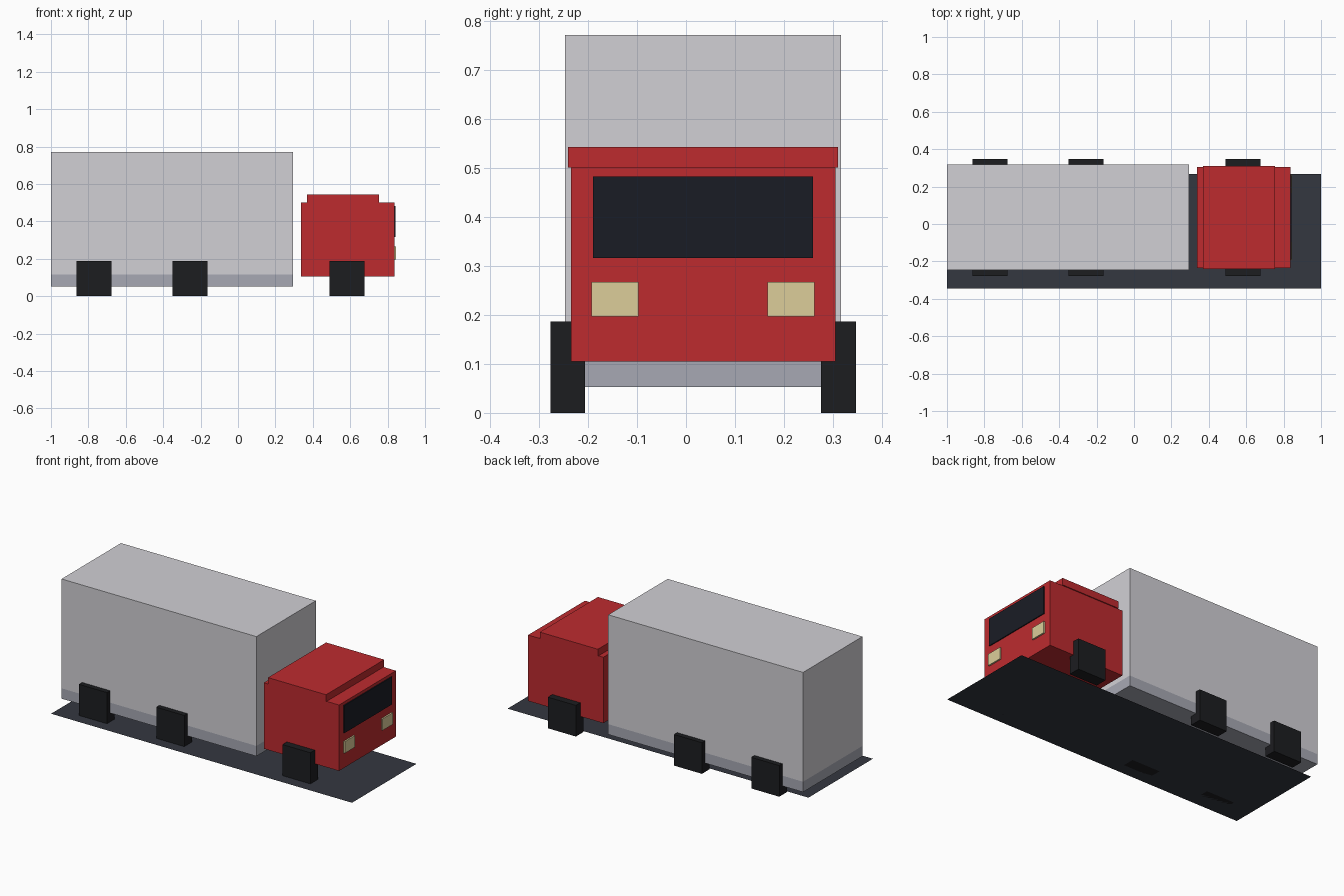
import bpy
import bmesh

if "Cube" in bpy.data.objects:
    bpy.data.objects.remove(bpy.data.objects["Cube"])


def material(name, rgb):
    m = bpy.data.materials.new(name)
    m.diffuse_color = (*rgb, 1)
    m.use_nodes = True
    m.node_tree.nodes["Principled BSDF"].inputs["Base Color"].default_value = m.diffuse_color
    return m


RED = material("cab_red", (0.51, 0.024, 0.028))
CARGO = material("cargo_pale_grey", (0.64, 0.63, 0.665))
SKIRT = material("skirt_grey", (0.386, 0.397, 0.456))
RUBBER = material("tyre_black", (0.0116, 0.0123, 0.0144))
GLASS = material("dark_glass", (0.01, 0.0116, 0.0185))
LAMP = material("lamp_cream", (0.716, 0.617, 0.323))
ROAD = material("road_dark", (0.034, 0.038, 0.051))


def box(name, x, y, z, mat):
    """Box from (min, max) pairs; equal z values give a flat sheet."""
    bm = bmesh.new()
    if z[0] == z[1]:
        bmesh.ops.create_grid(bm, x_segments=1, y_segments=1, size=0.5)
    else:
        bmesh.ops.create_cube(bm, size=1)
    size = [b - a for a, b in (x, y, z)]
    centre = [(a + b) / 2 for a, b in (x, y, z)]
    bmesh.ops.scale(bm, vec=size, verts=bm.verts)
    mesh = bpy.data.meshes.new(name)
    bm.to_mesh(mesh)
    bm.free()
    mesh.materials.append(mat)
    obj = bpy.data.objects.new(name, mesh)
    obj.location = centre
    bpy.context.collection.objects.link(obj)
    return obj


MID = 0.035  # truck centre line in y


def across(half):
    return (MID - half, MID + half)


# Road sheet under the truck
box("road", (-1, 1), (-0.346, 0.266), (0, 0), ROAD)

# Cargo box on its lower skirt
box("cargo_box", (-1, 0.295), across(0.282), (0.115, 0.772), CARGO)
box("cargo_skirt", (-1, 0.295), across(0.282), (0.053, 0.115), SKIRT)

# Cab with roof cap and windscreen
box("cab", (0.336, 0.836), across(0.27), (0.105, 0.501), RED)
box("cab_roof", (0.368, 0.754), across(0.276), (0.501, 0.543), RED)
box("windscreen", (0.83, 0.842), across(0.225), (0.317, 0.483), GLASS)

# Headlights and square wheels on both sides
for side, label in ((-1, "right"), (1, "left")):
    def span(inner, outer):
        return tuple(sorted((MID + side * inner, MID + side * outer)))

    box(f"headlight_{label}", (0.83, 0.845), span(0.132, 0.228), (0.197, 0.267), LAMP)
    for axle, x in (("front", 0.582), ("middle", -0.256), ("rear", -0.77)):
        box(f"{axle}_wheel_{label}", (x - 0.093, x + 0.093), span(0.241, 0.312),
            (0, 0.187), RUBBER)
